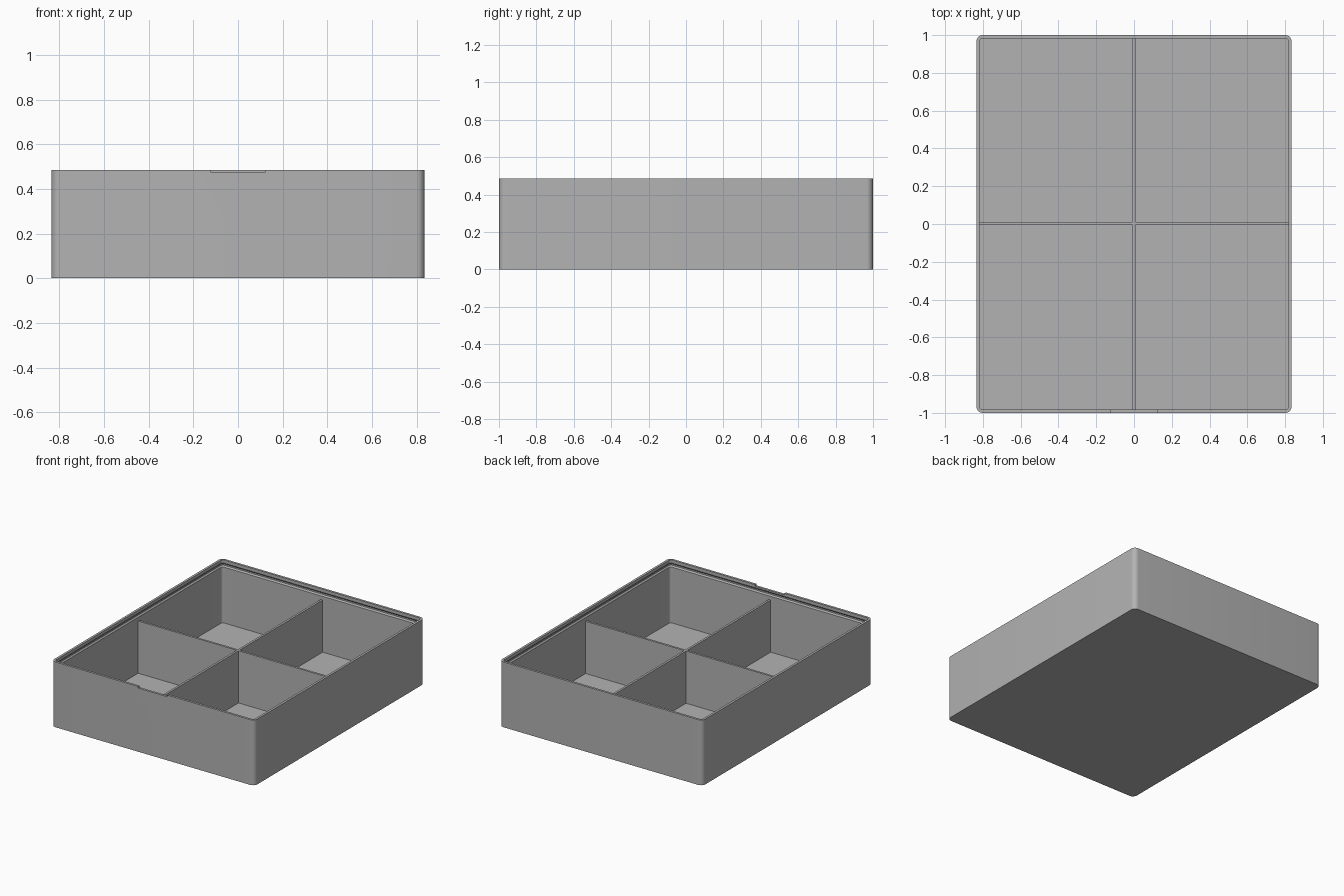
import bpy
import bmesh
import math

cube = bpy.data.objects.get("Cube")
if cube:
    bpy.data.objects.remove(cube, do_unlink=True)

HX, HY, TOP = 0.835, 1.0, 0.485     # outer half sizes and height
WALL, FLOOR, RADIUS = 0.017, 0.017, 0.035
DIVIDER_TOP = 0.405

grey = bpy.data.materials.new("plain grey")
grey.use_nodes = True
colour = (0.45, 0.45, 0.45, 1)
grey.diffuse_color = colour
grey.node_tree.nodes["Principled BSDF"].inputs["Base Color"].default_value = colour


def add_object(name, bm):
    bmesh.ops.recalc_face_normals(bm, faces=bm.faces)
    mesh = bpy.data.meshes.new(name)
    bm.to_mesh(mesh)
    bm.free()
    mesh.materials.append(grey)
    obj = bpy.data.objects.new(name, mesh)
    bpy.context.collection.objects.link(obj)
    return obj


def box(name, x0, x1, y0, y1, z0, z1):
    bm = bmesh.new()
    bmesh.ops.create_cube(bm, size=1)
    for v in bm.verts:
        v.co.x = x0 + (v.co.x + 0.5) * (x1 - x0)
        v.co.y = y0 + (v.co.y + 0.5) * (y1 - y0)
        v.co.z = z0 + (v.co.z + 0.5) * (z1 - z0)
    return add_object(name, bm)


def rounded_loop(bm, inset, z, steps=8):
    """Ring of vertices around a rounded rectangle, set in from the outside."""
    r = RADIUS - inset
    verts = []
    for corner, (sx, sy) in enumerate([(1, 1), (-1, 1), (-1, -1), (1, -1)]):
        for i in range(steps + 1):
            a = math.radians(90) * (corner + i / steps)
            x = sx * (HX - RADIUS) + r * math.cos(a)
            y = sy * (HY - RADIUS) + r * math.sin(a)
            verts.append(bm.verts.new((x, y, z)))
    return verts


# Tray: outer wall, rim, lid groove, inner wall and floor in one skin
bm = bmesh.new()
section = [(0, 0), (0, TOP), (WALL, TOP), (WALL, 0.462),
           (WALL / 2, 0.452), (WALL / 2, 0.442), (WALL, 0.432), (WALL, FLOOR)]
rings = [rounded_loop(bm, inset, z) for inset, z in section]
for lower, upper in zip(rings, rings[1:]):
    for i in range(len(lower)):
        j = (i + 1) % len(lower)
        bm.faces.new((lower[i], lower[j], upper[j], upper[i]))
bm.faces.new(rings[0])
bm.faces.new(rings[-1])
tray = add_object("tray", bm)

# Thumb notch in the front rim
cutter = box("notch_cutter", -0.122, 0.122, -HY - 0.1, -HY + 0.1, TOP - 0.012, TOP + 0.1)
notch = tray.modifiers.new("thumb notch", "BOOLEAN")
notch.operation = "DIFFERENCE"
notch.solver = "EXACT"
notch.object = cutter
bpy.context.view_layer.objects.active = tray
tray.select_set(True)
bpy.ops.object.modifier_apply(modifier=notch.name)
bpy.data.objects.remove(cutter, do_unlink=True)
bpy.ops.object.shade_smooth_by_angle(angle=math.radians(30))

# Crossed dividers
T = 0.008
box("long_divider", -T, T, -HY + WALL, HY - WALL, FLOOR, DIVIDER_TOP)
for side, name in ((-1, "right_divider"), (1, "left_divider")):
    a, b = sorted((side * T, side * (HX - WALL)))
    box(name, a, b, -T + 0.003, T + 0.003, FLOOR, DIVIDER_TOP)
